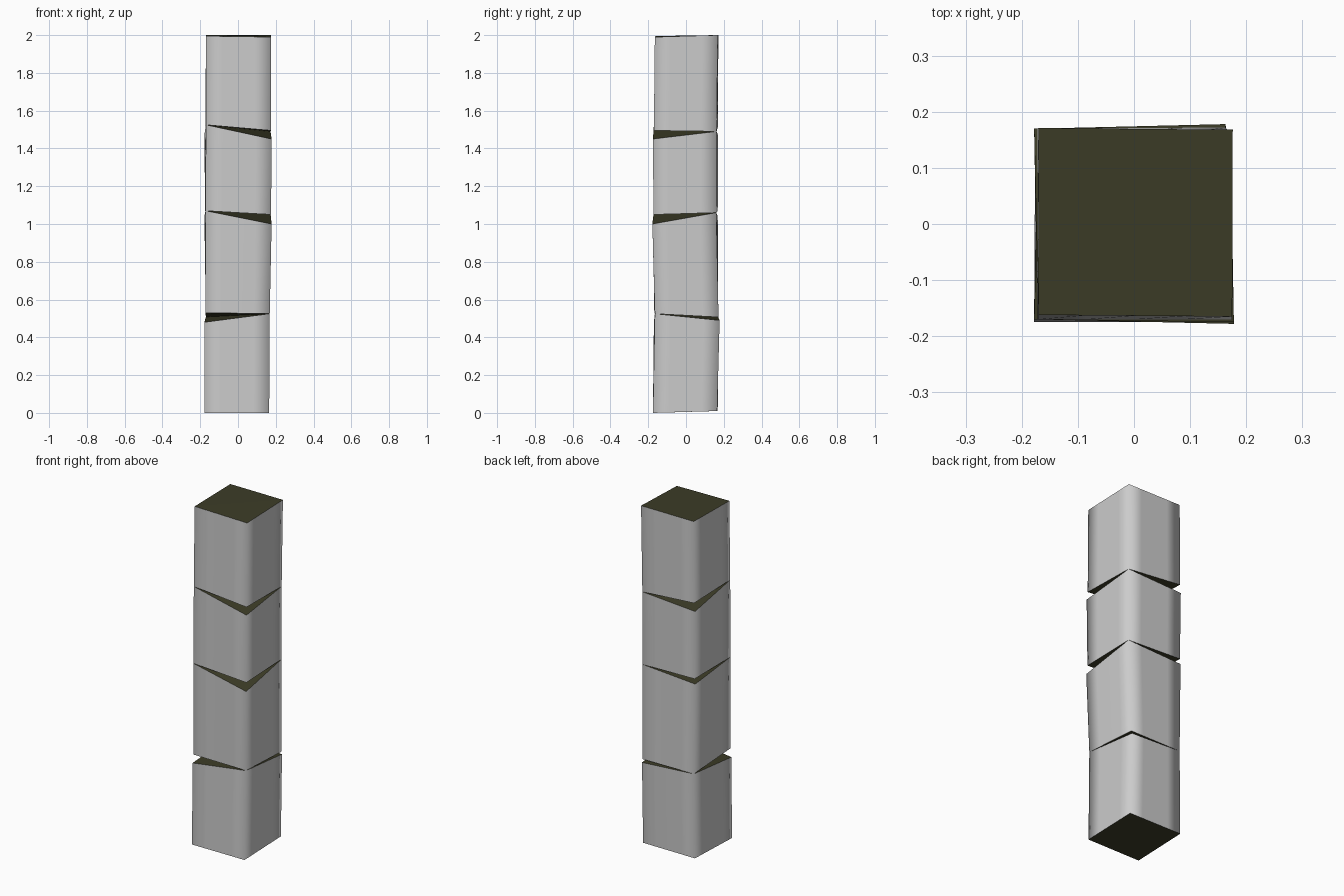
import bpy, bmesh
from mathutils import Vector

if "Cube" in bpy.data.objects:
    bpy.data.objects.remove(bpy.data.objects["Cube"])

COLS = 4  # columns per side, so smooth shading stays near the corners

cap_mat = bpy.data.materials.new("dark_cap")
cap_mat.diffuse_color = (0.045, 0.045, 0.02, 1)
cap_mat.use_nodes = True
cap_mat.node_tree.nodes["Principled BSDF"].inputs["Base Color"].default_value = cap_mat.diffuse_color
side_mat = bpy.data.materials.new("grey_side")
side_mat.diffuse_color = (0.8, 0.8, 0.8, 1)
side_mat.use_nodes = True
side_mat.node_tree.nodes["Principled BSDF"].inputs["Base Color"].default_value = side_mat.diffuse_color


def ring(bm, corners):
    """Closed loop of vertices along a four-cornered outline."""
    pts = [Vector(c) for c in corners]
    return [bm.verts.new(pts[i].lerp(pts[(i + 1) % 4], k / COLS))
            for i in range(4) for k in range(COLS)]


def cap(bm, loop, fold, flip):
    """End cap made of two halves folded along one diagonal."""
    n, s = len(loop), fold * COLS
    r = loop[s:] + loop[:s]
    for half in (r[:n // 2 + 1], r[n // 2:] + r[:1]):
        f = bm.faces.new(half[::-1] if flip else half)
        f.material_index = 1


def segment(name, low, high, low_fold, high_fold):
    bm = bmesh.new()
    a, b = ring(bm, low), ring(bm, high)
    n = len(a)
    for i in range(n):
        j = (i + 1) % n
        bm.faces.new((a[i], a[j], b[j], b[i])).smooth = True
    cap(bm, a, low_fold, True)
    cap(bm, b, high_fold, False)
    # crisp rim between sides and caps
    for e in bm.edges:
        if any(f.material_index for f in e.link_faces):
            e.smooth = False
    me = bpy.data.meshes.new(name)
    bm.to_mesh(me)
    bm.free()
    me.materials.append(side_mat)
    me.materials.append(cap_mat)
    bpy.context.collection.objects.link(bpy.data.objects.new(name, me))


# Outlines: front left, front right, back right, back left
base = [(-.178, -.175, 0), (.165, -.175, 0), (.165, .165, .01), (-.176, .168, .01)]
cut1_low = [(-.178, -.17, .48), (.168, -.165, .525), (.163, .178, .49), (-.17, .17, .508)]
cut1_high = [(-.172, -.168, .53), (.168, -.165, .525), (.163, .172, .507), (-.17, .17, .508)]
cut2_low = [(-.172, -.17, 1.07), (.178, -.178, 1.0), (.172, .16, 1.06), (-.178, .168, 1.04)]
cut2_high = [(-.172, -.17, 1.07), (.175, -.172, 1.05), (.172, .16, 1.06), (-.174, .168, 1.07)]
cut3_low = [(-.17, -.17, 1.525), (.178, -.175, 1.45), (.172, .162, 1.49), (-.178, .17, 1.47)]
cut3_high = [(-.17, -.17, 1.525), (.175, -.17, 1.495), (.172, .162, 1.49), (-.172, .17, 1.518)]
top = [(-.17, -.162, 1.995), (.175, -.165, 1.99), (.176, .168, 2.0), (-.17, .171, 2.0)]

segment("post_base_block", base, cut1_low, 0, 1)
segment("post_lower_block", cut1_high, cut2_low, 1, 0)
segment("post_upper_block", cut2_high, cut3_low, 0, 0)
segment("post_top_block", cut3_high, top, 0, 0)
